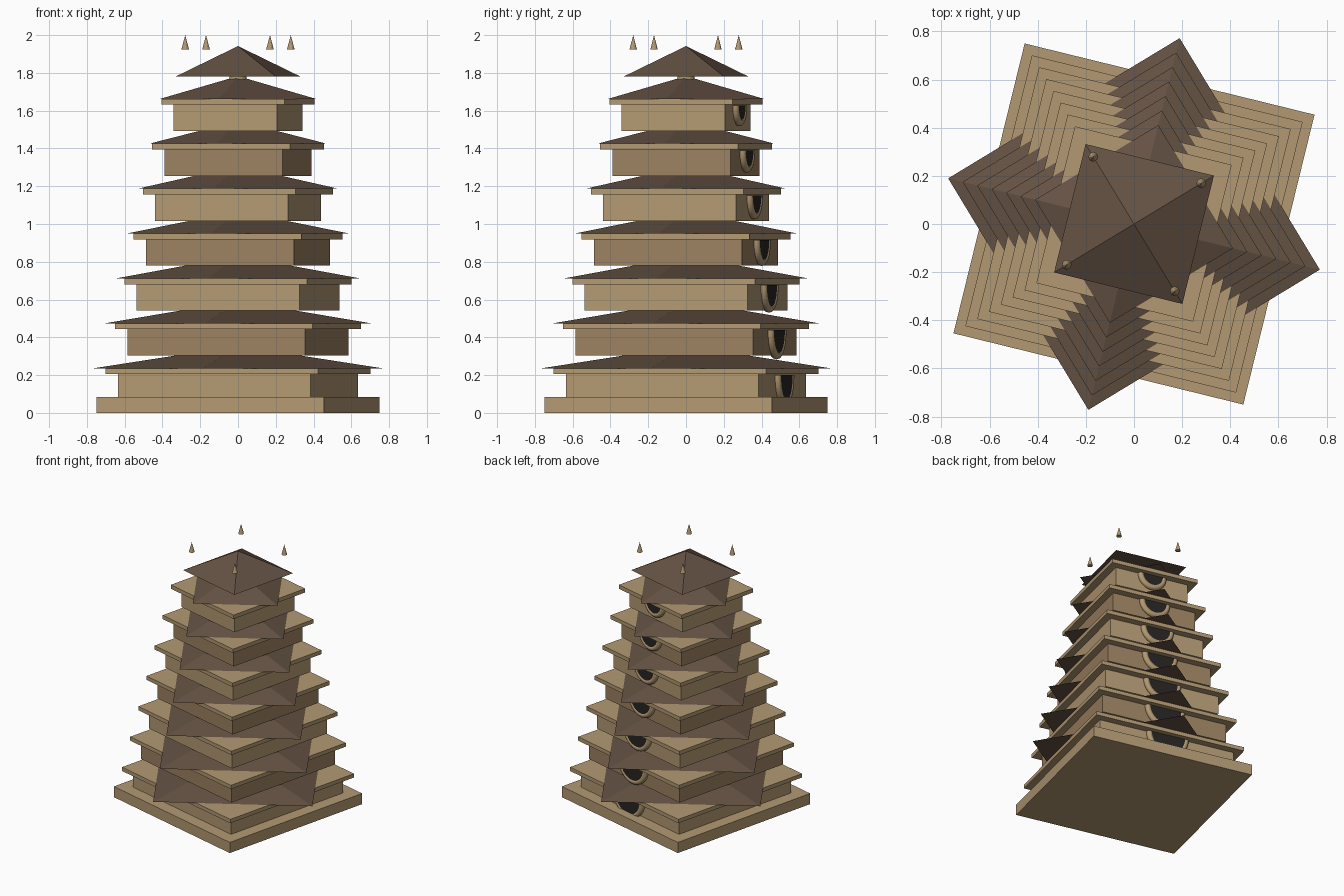
import bpy, bmesh, math
from mathutils import Matrix, Vector

if "Cube" in bpy.data.objects:
    bpy.data.objects.remove(bpy.data.objects["Cube"])

TURN = math.radians(-13.8)      # the whole tower is turned about z
TIERS = 7


def material(name, rgb):
    m = bpy.data.materials.new(name)
    m.diffuse_color = (*rgb, 1)
    m.use_nodes = True
    m.node_tree.nodes["Principled BSDF"].inputs["Base Color"].default_value = m.diffuse_color
    return m


STONE = material("light_stone", (0.45, 0.32, 0.17))
CLAY = material("dark_stone", (0.33, 0.22, 0.12))
ROOF = material("roof_brown", (0.13, 0.085, 0.057))
DARK = material("opening_dark", (0.02, 0.018, 0.017))


def finish(name, bm, mat):
    bmesh.ops.recalc_face_normals(bm, faces=bm.faces)
    me = bpy.data.meshes.new(name)
    bm.to_mesh(me)
    bm.free()
    me.materials.append(mat)
    ob = bpy.data.objects.new(name, me)
    ob.rotation_euler.z = TURN
    bpy.context.collection.objects.link(ob)
    return ob


def slab(name, half, z0, z1, mat):
    bm = bmesh.new()
    m = Matrix.Translation((0, 0, (z0 + z1) / 2)) @ Matrix.Diagonal((2 * half, 2 * half, z1 - z0, 1))
    bmesh.ops.create_cube(bm, size=1, matrix=m)
    return finish(name, bm, mat)


def cone(name, r1, r2, z0, z1, sides, mat, xy=(0, 0), spin=0):
    bm = bmesh.new()
    m = Matrix.Translation((*xy, (z0 + z1) / 2)) @ Matrix.Rotation(spin, 4, 'Z')
    bmesh.ops.create_cone(bm, cap_ends=True, segments=sides, radius1=r1, radius2=r2,
                          depth=z1 - z0, matrix=m)
    return finish(name, bm, mat)


def half_ring(name, y, z, big, tube, mat, steps=20, sides=10):
    """Lower half of a torus standing upright against the back wall."""
    bm = bmesh.new()
    rows = []
    for i in range(steps + 1):
        a = math.pi + math.pi * i / steps
        row = []
        for j in range(sides):
            b = 2 * math.pi * j / sides
            r = big + tube * math.cos(b)
            row.append(bm.verts.new((r * math.cos(a), y + tube * math.sin(b), z + r * math.sin(a))))
        rows.append(row)
    for p, q in zip(rows, rows[1:]):
        for j in range(sides):
            k = (j + 1) % sides
            bm.faces.new((p[j], p[k], q[k], q[j]))
    bm.faces.new(rows[0])
    bm.faces.new(rows[-1])
    ob = finish(name, bm, mat)
    for f in ob.data.polygons:
        f.use_smooth = len(f.vertices) == 4


def half_disc(name, y0, y1, z, r, mat, steps=20):
    bm = bmesh.new()
    angles = [math.pi + math.pi * i / steps for i in range(steps + 1)]
    face = bm.faces.new([bm.verts.new((r * math.cos(a), y0, z + r * math.sin(a))) for a in angles])
    ext = bmesh.ops.extrude_face_region(bm, geom=[face], use_keep_orig=True)
    verts = [v for v in ext["geom"] if isinstance(v, bmesh.types.BMVert)]
    bmesh.ops.translate(bm, vec=Vector((0, y1 - y0, 0)), verts=verts)
    finish(name, bm, mat)


# plinth and central post
slab("base", 0.62, 0, 0.083, STONE)
cone("centre_post", 0.045, 0.045, 0, 1.80, 16, STONE)

# stacked storeys, each with eave slab, turned roof and back opening
for k in range(TIERS):
    z = 0.065 + 0.238 * k
    half = 0.525 - 0.0406 * k
    n = str(k + 1)
    slab("storey_" + n, half, z, z + 0.142, CLAY if k % 2 else STONE)
    slab("eave_" + n, half + 0.054, z + 0.14, z + 0.17, STONE)
    cone("roof_" + n, 0.795 - 0.062 * k, 0, z + 0.17, z + 0.29, 4, ROOF)
    big = 0.142 - 0.009 * k
    half_ring("opening_frame_" + n, half + 0.008, z + 0.135, big, 0.022, STONE)
    half_disc("opening_" + n, half - 0.02, half + 0.025, z + 0.135, big - 0.01, DARK)

# top roof, aligned with the base
cone("top_roof", 0.388, 0, 1.78, 1.942, 4, ROOF, spin=math.pi / 4)

# four small finials above the top roof corners
for i, (sx, sy) in enumerate([(1, 1), (-1, 1), (-1, -1), (1, -1)]):
    cone("finial_" + str(i + 1), 0.02, 0, 1.925, 2.0, 10, STONE, xy=(0.231 * sx, 0.231 * sy))
